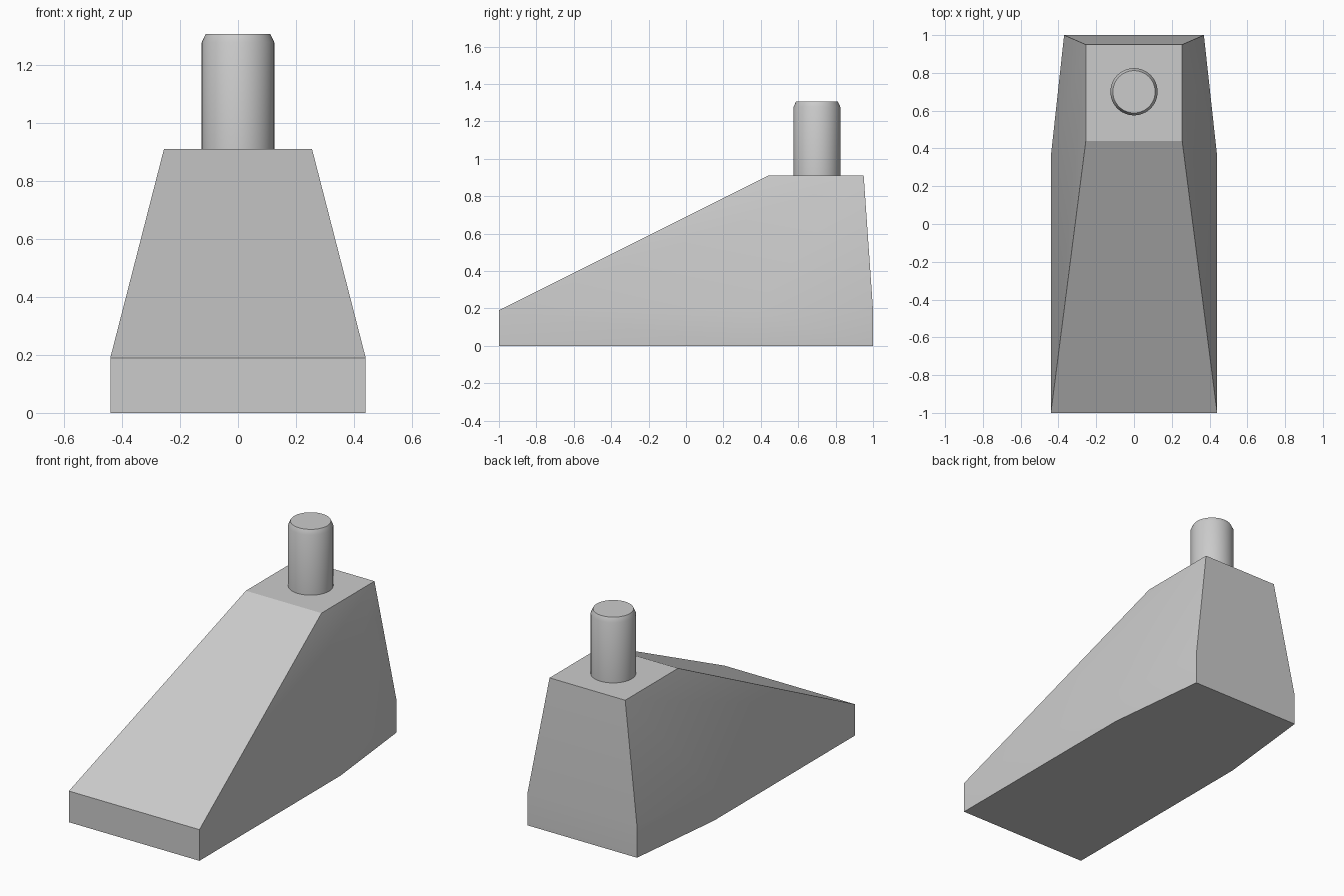
import bpy
import bmesh
import math

cube = bpy.data.objects.get("Cube")
if cube:
    bpy.data.objects.remove(cube, do_unlink=True)

# Single plain grey
grey = bpy.data.materials.new("plain_grey")
grey.use_nodes = True
colour = (0.6, 0.6, 0.6, 1)
grey.diffuse_color = colour
grey.node_tree.nodes["Principled BSDF"].inputs["Base Color"].default_value = colour


def finish(bm, name, sharp_angle):
    """Turn a bmesh into a shaded object."""
    bmesh.ops.recalc_face_normals(bm, faces=bm.faces)
    mesh = bpy.data.meshes.new(name)
    bm.to_mesh(mesh)
    bm.free()
    mesh.materials.append(grey)
    obj = bpy.data.objects.new(name, mesh)
    bpy.context.collection.objects.link(obj)
    bpy.ops.object.select_all(action="DESELECT")
    obj.select_set(True)
    bpy.context.view_layer.objects.active = obj
    bpy.ops.object.shade_smooth_by_angle(angle=math.radians(sharp_angle))
    return obj


def bridge(bm, low, high):
    """Join two rings of equal length with quads."""
    n = len(low)
    for i in range(n):
        j = (i + 1) % n
        bm.faces.new((low[i], low[j], high[j], high[i]))


# Wedge body: tapered footprint, short upright rim, sloped roof to a flat top
bm = bmesh.new()
right_side = [(-0.44, -1), (-0.44, 0.36), (-0.37, 1)]
footprint = right_side + [(-x, y) for x, y in reversed(right_side)]
floor = [bm.verts.new((x, y, 0)) for x, y in footprint]
rim = [bm.verts.new((x, y, 0.19)) for x, y in footprint]
top = [bm.verts.new((x, y, 0.91)) for x, y in
       ((-0.255, 0.44), (-0.255, 0.95), (0.255, 0.95), (0.255, 0.44))]
bridge(bm, floor, rim)
bm.faces.new(floor)
bm.faces.new(top)
bm.faces.new((rim[0], rim[5], top[3], top[0]))
bm.faces.new((rim[2], rim[3], top[2], top[1]))
for front, mid, back, top_front, top_back in ((0, 1, 2, 0, 1), (5, 4, 3, 3, 2)):
    bm.faces.new((rim[front], rim[mid], top[top_back], top[top_front]))
    bm.faces.new((rim[mid], rim[back], top[top_back]))
finish(bm, "wedge_body", 22)

# Upright pin with a chamfered end
bm = bmesh.new()
sides = 48
rings = []
for radius, z in ((0.125, 0.90), (0.125, 1.277), (0.112, 1.305)):
    rings.append([bm.verts.new((radius * math.cos(math.tau * i / sides),
                                0.70 + radius * math.sin(math.tau * i / sides), z))
                  for i in range(sides)])
for low, high in zip(rings, rings[1:]):
    bridge(bm, low, high)
bm.faces.new(rings[0])
bm.faces.new(rings[-1])
finish(bm, "pin", 30)
